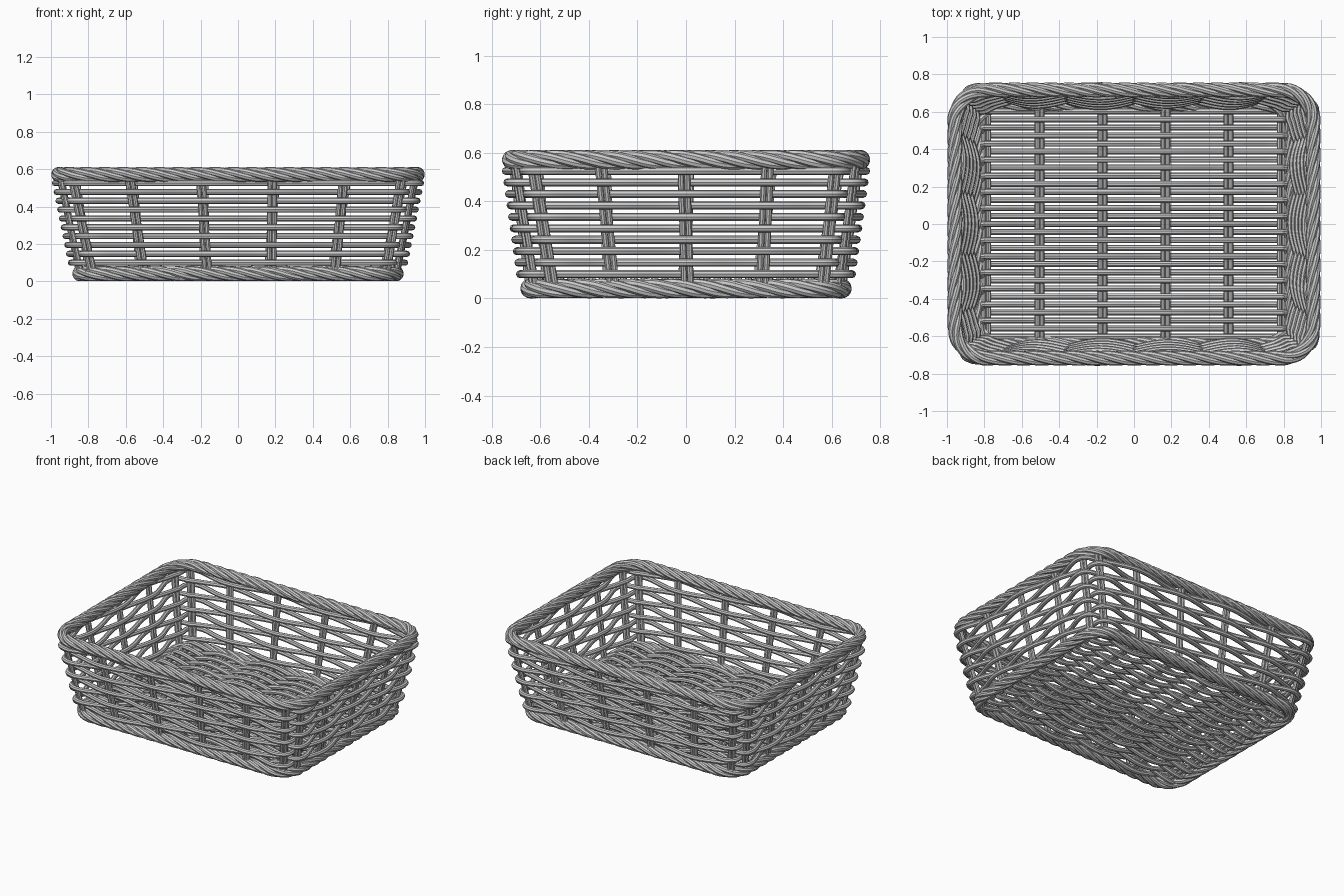
import bpy
from math import sin, cos, pi
from mathutils import Vector

if "Cube" in bpy.data.objects:
    bpy.data.objects.remove(bpy.data.objects["Cube"])

Z = Vector((0, 0, 1))


def half(z):
    """Half sizes of the flared basket wall at height z."""
    return 0.845 + 0.2 * z, 0.641 + 0.137 * z


def loop_point(s, hx, hy, r):
    """Point and outward normal at fraction s of a rounded rectangle, counter-clockwise."""
    a, b, q = 2 * (hx - r), 2 * (hy - r), r * pi / 2
    d = (s % 1.0) * (2 * a + 2 * b + 4 * q)
    for k, length in enumerate((a, b, a, b)):
        ang = -pi / 2 + k * pi / 2
        n = Vector((cos(ang), sin(ang), 0))
        t = Vector((-n.y, n.x, 0))
        depth = hy if k % 2 == 0 else hx
        if d <= length:
            return n * depth + t * (d - length / 2), n
        d -= length
        if d <= q or k == 3:
            f = d / r
            m = n * cos(f) + t * sin(f)
            return n * (depth - r) + t * (length / 2) + m * r, m
        d -= q


def rods(name, paths, radius, cyclic=False):
    """Round rods swept along point lists, joined as one smooth mesh."""
    cu = bpy.data.curves.new(name, 'CURVE')
    cu.dimensions = '3D'
    cu.bevel_depth = radius
    cu.bevel_resolution = 2
    cu.use_fill_caps = True
    for pts in paths:
        sp = cu.splines.new('POLY')
        sp.points.add(len(pts) - 1)
        for p, co in zip(sp.points, pts):
            p.co = (co[0], co[1], co[2], 1)
        sp.use_cyclic_u = cyclic
    ob = bpy.data.objects.new(name, cu)
    bpy.context.collection.objects.link(ob)
    bpy.ops.object.select_all(action='DESELECT')
    ob.select_set(True)
    bpy.context.view_layer.objects.active = ob
    bpy.ops.object.convert(target='MESH')
    bpy.ops.object.shade_smooth_by_angle()


# Find where the stakes sit along the wall outline
R = 0.14
hx, hy = half(0.3)
targets = []
for f in (-0.93, -0.6, -0.2, 0.2, 0.6, 0.93):
    targets += [Vector((f * hx, -hy, 0)), Vector((f * hx, hy, 0))]
for f in (-0.87, -0.475, 0, 0.475, 0.87):
    targets += [Vector((-hx, f * hy, 0)), Vector((hx, f * hy, 0))]
samples = [(i / 2000, loop_point(i / 2000, hx, hy, R)[0]) for i in range(2000)]
stakes = sorted(min(samples, key=lambda e: (e[1] - t).length)[0] for t in targets)

# Upright stakes in pairs
paths = []
for s in stakes:
    for side in (-0.013, 0.013):
        pts = []
        for z in (0.04, 0.3, 0.57):
            p, n = loop_point(s, *half(z), R)
            pts.append(p + Vector((-n.y, n.x, 0)) * side + Z * z)
        paths.append(pts)
rods("wall_stakes", paths, 0.013)

# Wall weave: each row passes in and out of alternate stakes
paths = []
ROWS, STEPS = 10, 10
for row in range(ROWS):
    z = 0.1 + 0.425 * row / (ROWS - 1)
    pts = []
    for i, s0 in enumerate(stakes):
        s1 = stakes[(i + 1) % len(stakes)]
        if s1 < s0:
            s1 += 1
        for k in range(STEPS):
            t = k / STEPS
            p, n = loop_point(s0 + (s1 - s0) * t, *half(z), R)
            pts.append(p + n * 0.029 * (-1) ** (i + row) * cos(pi * t) + Z * z)
    paths.append(pts)
rods("wall_weave", paths, 0.0165, True)


def rope(name, hx, hy, r, z, turns, strands=5, spread=0.023, radius=0.0175):
    """Twisted border of several strands."""
    paths, count = [], 320
    for j in range(strands):
        pts = []
        for i in range(count):
            p, n = loop_point(i / count, hx, hy, r)
            a = -2 * pi * (turns * i / count + j / strands)
            pts.append(p + n * spread * cos(a) + Z * (z + spread * sin(a)))
        paths.append(pts)
    rods(name, paths, radius, True)


# Twisted top and bottom borders
rope("top_border", 0.958, 0.717, 0.17, 0.571, 13)
rope("bottom_border", 0.845, 0.641, 0.14, 0.041, 12)

# Floor ribs in pairs
ribs = (-0.79, -0.505, -0.168, 0.168, 0.505, 0.79)
FZ = 0.05
rods("floor_ribs", [[(x + d, -0.64, FZ), (x + d, 0.64, FZ)]
                    for x in ribs for d in (-0.013, 0.013)], 0.013)

# Floor weave: one long strand turning back at each end
N = 29
pts = []
for row in range(N):
    y = -0.602 + 1.204 * row / (N - 1)
    line = []
    for i in range(len(ribs) - 1):
        for k in range(STEPS + (i == len(ribs) - 2)):
            t = k / STEPS
            x = ribs[i] + (ribs[i + 1] - ribs[i]) * t
            line.append((x, y, FZ + 0.028 * (-1) ** (i + row) * cos(pi * t)))
    line = [(-0.808, y, line[0][2] * 0.6 + FZ * 0.4)] + line
    line.append((0.808, y, line[-1][2] * 0.6 + FZ * 0.4))
    pts += line if row % 2 == 0 else line[::-1]
rods("floor_weave", [pts], 0.0165)
